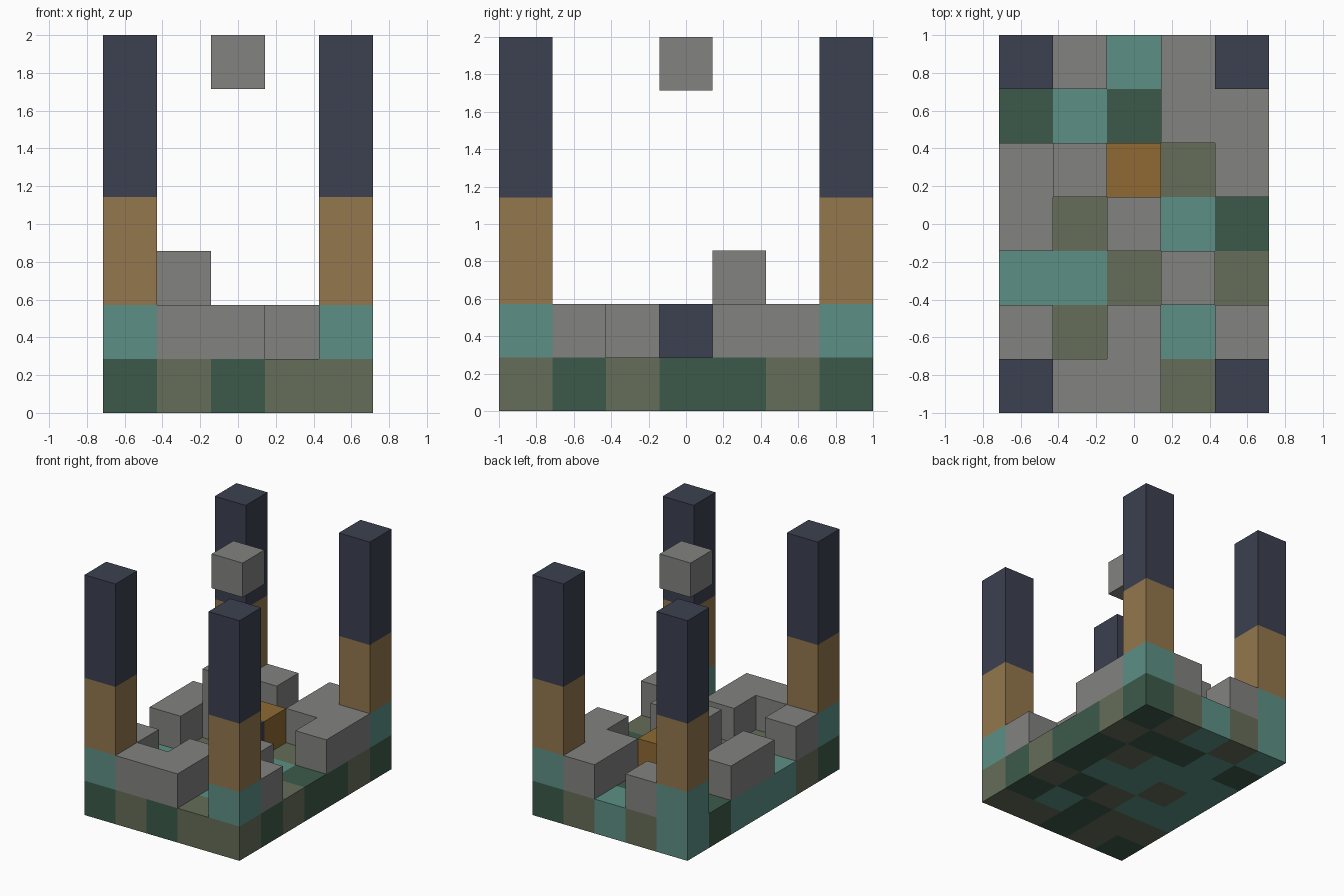
import bpy
import bmesh
from mathutils import Vector

cube = bpy.data.objects.get("Cube")
if cube:
    bpy.data.objects.remove(cube, do_unlink=True)

UNIT = 2 / 7
COLS, ROWS = 5, 7


def make_material(name, hex_code):
    def linear(c):
        return c / 12.92 if c <= 0.04045 else ((c + 0.055) / 1.055) ** 2.4
    color = [linear(c / 255) for c in bytes.fromhex(hex_code)] + [1.0]
    mat = bpy.data.materials.new(name)
    mat.use_nodes = True
    mat.diffuse_color = color
    bsdf = mat.node_tree.nodes["Principled BSDF"]
    bsdf.inputs["Base Color"].default_value = color
    bsdf.inputs["Roughness"].default_value = 0.9
    return mat


MATERIALS = {
    "G": make_material("dark green", "3c5a4a"),
    "O": make_material("olive", "656d58"),
    "T": make_material("teal", "5c9085"),
    "S": make_material("stone grey", "828280"),
    "W": make_material("tan", "93774d"),
    "N": make_material("navy", "3c4150"),
    "A": make_material("amber", "8f6a33"),
}

# Patchwork floor, back row first
FLOOR = ["TOTOG",
         "GTGGO",
         "TTTOG",
         "TOTTG",
         "TTOGO",
         "OOGTG",
         "GOGOO"]

# Raised blocks on the floor, back row first
RAISED = [".S.S.",
          "...SS",
          "SSA.S",
          "S.N..",
          "...S.",
          "S.S.S",
          ".SS.."]


def layer(rows, z):
    """Turn a letter map into cells: position -> colour letter."""
    return {(i, ROWS - 1 - r, z): letter
            for r, row in enumerate(rows)
            for i, letter in enumerate(row) if letter != "."}


def only(cells, letters):
    return {p: c for p, c in cells.items() if c in letters}


raised = layer(RAISED, 1)
parts = {
    "floor": layer(FLOOR, 0),
    "stone_blocks": {**only(raised, "S"), (1, 4, 2): "S"},
    "amber_block": only(raised, "A"),
    "navy_block": only(raised, "N"),
    "floating_stone": {(2, 3, 6): "S"},
}

# Four corner pillars: teal foot, tan middle, navy top
for side, i in (("right", 0), ("left", COLS - 1)):
    for end, j in (("front", 0), ("back", ROWS - 1)):
        parts[f"{end}_{side}_pillar"] = {
            (i, j, z + 1): c for z, c in enumerate("TWWNNN")}

filled = set().union(*parts.values())
AXES = [Vector((1, 0, 0)), Vector((0, 1, 0)), Vector((0, 0, 1))]


def build_part(name, cells):
    """Make the outer faces of the cells, leaving out faces that touch."""
    letters = sorted(set(cells.values()))
    mesh = bpy.data.meshes.new(name)
    for letter in letters:
        mesh.materials.append(MATERIALS[letter])
    bm = bmesh.new()
    for pos, letter in cells.items():
        center = Vector(pos) + Vector((0.5, 0.5, 0.5))
        for a in range(3):
            for sign in (-1, 1):
                normal = AXES[a] * sign
                if tuple(int(v) for v in Vector(pos) + normal) in filled:
                    continue
                u, v = AXES[(a + 1) % 3], AXES[(a + 2) % 3] * sign
                corners = [center + (normal + u * p + v * q) / 2
                           for p, q in ((-1, -1), (1, -1), (1, 1), (-1, 1))]
                shift = Vector((COLS / 2, ROWS / 2, 0))
                face = bm.faces.new(
                    [bm.verts.new((c - shift) * UNIT) for c in corners])
                face.material_index = letters.index(letter)
    bmesh.ops.remove_doubles(bm, verts=bm.verts, dist=0.001)
    bm.to_mesh(mesh)
    bm.free()
    obj = bpy.data.objects.new(name, mesh)
    bpy.context.scene.collection.objects.link(obj)


for part_name, part_cells in parts.items():
    build_part(part_name, part_cells)
